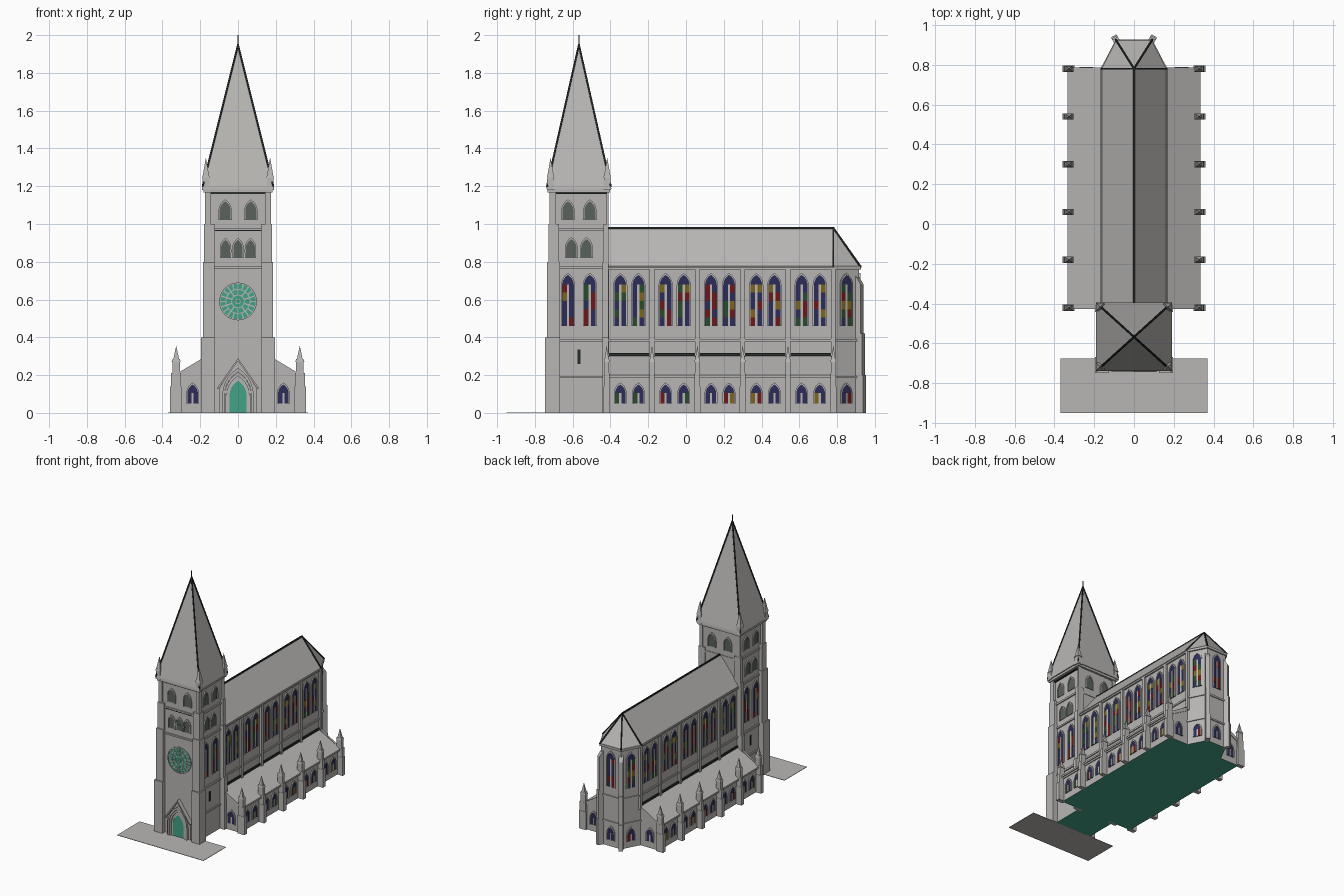
import bpy, bmesh, math, random
from mathutils import Matrix, Vector

random.seed(4)
cube = bpy.data.objects.get("Cube")
if cube:
    bpy.data.objects.remove(cube, do_unlink=True)

COLOURS = {
    "stone": (0.48, 0.47, 0.455), "teal": (0.055, 0.36, 0.24),
    "dark_trim": (0.02, 0.025, 0.023), "louvre": (0.1, 0.12, 0.105),
    "navy_glass": (0.025, 0.025, 0.1), "red_glass": (0.15, 0.009, 0.009),
    "amber_glass": (0.2, 0.13, 0.013), "green_glass": (0.022, 0.07, 0.025),
}
MATS = []
for name, rgb in COLOURS.items():
    m = bpy.data.materials.new(name)
    m.use_nodes = True
    m.diffuse_color = (*rgb, 1)
    m.node_tree.nodes["Principled BSDF"].inputs["Base Color"].default_value = (*rgb, 1)
    MATS.append(m)
STONE, TEAL, DARK, LOUVRE, NAVY, RED, AMBER, GREEN = range(8)
I = Matrix.Identity(4)


class Part:
    """Collects solids in one mesh and turns them into a named object."""
    def __init__(self, name):
        self.name, self.bm = name, bmesh.new()

    def hull(self, pts, mat=STONE):
        vs = [self.bm.verts.new(p) for p in pts]
        out = bmesh.ops.convex_hull(self.bm, input=vs)
        for f in out["geom"]:
            if isinstance(f, bmesh.types.BMFace):
                f.material_index = mat

    def prism(self, pts, y0, y1, M=I, mat=STONE):
        a, b = [[self.bm.verts.new(M @ Vector((x, y, z))) for x, z in pts] for y in (y0, y1)]
        n = len(pts)
        faces = [self.bm.faces.new(a), self.bm.faces.new(b[::-1])]
        faces += [self.bm.faces.new((a[i], b[i], b[(i + 1) % n], a[(i + 1) % n])) for i in range(n)]
        for f in faces:
            f.material_index = mat

    def box(self, x0, x1, y0, y1, z0, z1, mat=STONE, M=I):
        self.prism([(x0, z0), (x1, z0), (x1, z1), (x0, z1)], y0, y1, M, mat)

    def taper(self, x, y, z0, z1, hx, hy, top=0.0, mat=STONE):
        self.hull([(x + sx * h * hx, y + sy * h * hy, z) for z, h in ((z0, 1), (z1, top or 0.02))
                   for sx in (-1, 1) for sy in (-1, 1)], mat)

    def beam(self, p, q, r, mat=DARK):
        self.hull([Vector(c) + Vector((i, j, k)) * r for c in (p, q)
                   for i in (-1, 1) for j in (-1, 1) for k in (-1, 1)], mat)

    def finish(self, mirror=False, floor=False):
        bm = self.bm
        bmesh.ops.recalc_face_normals(bm, faces=bm.faces)
        if mirror:
            dup = bmesh.ops.duplicate(bm, geom=bm.verts[:] + bm.edges[:] + bm.faces[:])["geom"]
            for v in (g for g in dup if isinstance(g, bmesh.types.BMVert)):
                v.co.x *= -1
            bmesh.ops.reverse_faces(bm, faces=[g for g in dup if isinstance(g, bmesh.types.BMFace)])
        if floor:  # underside is teal
            for f in bm.faces:
                if f.normal.z < -0.9 and f.calc_center_median().z < 0.001:
                    f.material_index = TEAL
        me = bpy.data.meshes.new(self.name)
        bm.to_mesh(me)
        bm.free()
        for m in MATS:
            me.materials.append(m)
        bpy.context.collection.objects.link(bpy.data.objects.new(self.name, me))


def wall(x, y, deg):
    """Frame on a wall: local x runs along it, local -y points outward."""
    return Matrix.Translation((x, y, 0)) @ Matrix.Rotation(math.radians(deg), 4, "Z")


def arch(w, z0, z1, cx=0.0, n=5):
    """Pointed arch outline from right foot over the tip to left foot."""
    arc = [(w * math.cos(a) - w / 2, z1 + w * (math.sin(a) - 0.866))
           for a in (math.pi / 3 * i / n for i in range(n + 1))]
    right = [(w / 2, z0)] + arc
    return [(cx + x, z) for x, z in right] + [(cx - x, z) for x, z in right[-2::-1]]


def arch_ring(p, w, z0, z1, t, y0, y1, M=I, cx=0.0):
    p.prism(arch(w + 2 * t, z0, z1 + 1.7 * t, cx) + arch(w, z0, z1, cx)[::-1], y0, y1, M)


def opening(p, M, cx, w, z0, z1, glass=False):
    p.prism(arch(w, z0, z1, cx), 0.002, -0.003, M, NAVY if glass else LOUVRE)
    arch_ring(p, w, z0, z1, 0.006, 0.002, -0.008, M, cx)
    if not glass:
        return
    # mullion and coloured panes
    spring = z1 - 0.8 * w
    p.box(cx - 0.1 * w, cx + 0.1 * w, 0.0, -0.007, z0, spring, STONE, M)
    rows = max(1, round((spring - z0) / 0.045))
    step = (spring - z0) / rows
    for side in (-1, 1):
        for r in range(rows):
            c = random.choice((NAVY, NAVY, NAVY, RED, RED, AMBER, GREEN))
            if c != NAVY:
                xs = sorted((cx + side * 0.1 * w, cx + side * 0.48 * w))
                p.box(*xs, 0.0, -0.005, z0 + r * step, z0 + (r + 1) * step, c, M)


TY = -0.567                                     # tower centre
BAYS = [-0.42 + 0.24 * i for i in range(6)]     # bay lines
APSE = [(0.155, 0.78), (0.085, 0.915)]
TALL, SMALL = (0.062, 0.46, 0.73), (0.056, 0.05, 0.15)


def apse_ring(grow, z):
    k = 1 + grow / 0.15
    half = [(x * k, 0.78 + (y - 0.78) * k, z) for x, y in APSE]
    return half + [(-x, y, z) for x, y, z in half]


# Forecourt
p = Part("forecourt")
p.box(-0.37, 0.37, -0.95, -0.675, 0, 0.003)
p.finish()

# Tower body, string courses and cornice
p = Part("tower")
p.box(-0.155, 0.155, TY - 0.145, TY + 0.15, 0, 1.17)
for z, h in ((0.19, 0.012), (0.385, 0.014), (0.77, 0.012), (0.97, 0.014)):
    p.box(-0.164, 0.164, TY - (0.154 if z > 0.7 else 0.14), TY + 0.154, z - h / 2, z + h / 2)
p.box(-0.166, 0.166, TY - 0.15, TY + 0.15, 1.158, 1.168, DARK)
p.box(-0.13, 0.13, TY - 0.155, TY, 0.962, 0.967, DARK)
p.box(-0.182, 0.182, TY - 0.165, TY + 0.165, 1.168, 1.185)
p.finish(floor=True)

# Stepped corner buttresses and corner pinnacles
p = Part("tower_buttresses")
for z0, z1, xo, xi, yo, yi in ((0, 0.4, 0.195, 0.125, 0.18, 0.1), (0.4, 0.8, 0.185, 0.125, 0.17, 0.1),
                               (0.8, 1.0, 0.179, 0.125, 0.162, 0.105), (1.0, 1.17, 0.174, 0.145, 0.156, 0.122)):
    p.box(xi, xo, TY - yo, TY - yi, z0, z1)
    p.box(xi, xo, TY + yi + 0.025, TY + min(yo, 0.158), z0, z1)
for s in (-1, 1):
    y = TY + s * 0.15
    p.taper(0.17, y, 1.18, 1.25, 0.02, 0.02, 0.85)
    p.taper(0.17, y, 1.25, 1.35, 0.018, 0.018)
    p.taper(0.17, y, 1.245, 1.258, 0.021, 0.021, 0.8)
p.finish(mirror=True)

# Spire with dark hips and finial
p = Part("spire")
p.hull([(sx * 0.19, TY + sy * 0.172, 1.185) for sx in (-1, 1) for sy in (-1, 1)]
       + [(sx * 0.188, TY + sy * 0.17, 1.2) for sx in (-1, 1) for sy in (-1, 1)] + [(0, TY, 1.95)])
for sx in (-1, 1):
    for sy in (-1, 1):
        p.beam((sx * 0.187, TY + sy * 0.169, 1.2), (0, TY, 1.95), 0.004)
p.box(-0.003, 0.003, TY - 0.003, TY + 0.003, 1.94, 2.0, DARK)
p.finish()

# Tower openings
p = Part("tower_openings")
front, back = wall(0, TY - 0.145, 0), wall(0, TY + 0.15, 180)
for M in (front, back):
    for x in (-0.068, 0.068):
        opening(p, M, x, 0.058, 1.02, 1.12)
for x in (-0.066, 0, 0.066):
    opening(p, front, x, 0.048, 0.82, 0.915)
p.box(-0.045, 0.045, 0, -0.006, 0.85, 0.865, LOUVRE, front)
p.finish()

p = Part("tower_side_windows")
side = wall(0.155, TY, 90)
for s in (-1, 1):
    opening(p, side, s * 0.058, 0.058, 1.02, 1.12)
    opening(p, side, s * 0.04, 0.056, 0.82, 0.92)
    opening(p, side, s * 0.058, *TALL, glass=True)
p.box(-0.008, 0.008, 0, -0.004, 0.26, 0.335, DARK, side)
p.finish(mirror=True)

# Rose window
p = Part("rose_window")


def circle(r, n=32):
    return [(r * math.cos(math.tau * i / n), 0.59 + r * math.sin(math.tau * i / n)) for i in range(n)]


p.prism(circle(0.1), 0, -0.003, front, TEAL)
for r, t in ((0.1, 0.006), (0.066, 0.005), (0.036, 0.005), (0.014, 0.004)):
    a, b = circle(r), circle(r - t)
    for i in range(32):
        j = (i + 1) % 32
        p.prism([a[i], a[j], b[j], b[i]], 0, -0.008, front)
for i in range(20):
    R = Matrix.Translation((0, 0, 0.59)) @ Matrix.Rotation(math.tau * i / 20, 4, "Y")
    p.box(0.033 if i % 2 else 0.064, 0.097, 0, -0.006, -0.0035, 0.0035, STONE, front @ R)
p.finish()

# Portal: gable, stepped arches and door
p = Part("portal")
p.prism([(-0.1, 0), (0.1, 0), (0.1, 0.13), (0, 0.28), (-0.1, 0.13)], 0, -0.014, front)
for s in (-1, 1):
    p.prism([(s * 0.105, 0.125), (0, 0.275), (0, 0.29), (s * 0.112, 0.13)], 0, -0.032, front)
for w, z1, d in ((0.09, 0.17, 0.02), (0.116, 0.195, 0.026), (0.142, 0.217, 0.032)):
    arch_ring(p, w, 0, z1, 0.012, 0, -d, front)
p.prism(arch(0.09, 0, 0.17), -0.01, -0.018, front, TEAL)
p.finish()

# Nave and apse walls
p = Part("nave")
p.box(-0.152, 0.152, TY + 0.15, 0.78, 0, 0.77)
p.hull(apse_ring(0, 0) + apse_ring(0, 0.77))
for z, h, g in ((0.19, 0.012, 0.008), (0.385, 0.014, 0.008), (0.768, 0.018, 0.012)):
    p.box(-0.152 - g, 0.152 + g, TY + 0.15, 0.78, z - h / 2, z + h / 2)
    p.hull(apse_ring(g, z - h / 2) + apse_ring(g, z + h / 2))
p.finish(floor=True)

# Main roof with dark ridge and hips
p = Part("nave_roof")
p.prism([(-0.167, 0.77), (0.167, 0.77), (0, 0.98)], -0.42, 0.78)
p.hull(apse_ring(0.012, 0.77) + [(0, 0.78, 0.98)])
p.beam((0, -0.41, 0.978), (0, 0.78, 0.978), 0.005)
for x, y, z in apse_ring(0.01, 0.775):
    p.beam((0, 0.78, 0.978), (x, y, z), 0.004)
p.finish()

# Wall pilasters and apse buttresses
p = Part("nave_pilasters")
for y in BAYS:
    p.box(0.145, 0.166, y - 0.012, y + 0.012, 0.28, 0.765)
A = wall(0.085, 0.915, 150)
for z0, z1, d in ((0, 0.2, 0.034), (0.2, 0.42, 0.028), (0.42, 0.68, 0.02)):
    p.box(-0.016, 0.016, 0.02, -d, z0, z1, STONE, A)
p.hull([A @ Vector(c) for x in (-0.016, 0.016)
        for c in ((x, 0.02, 0.68), (x, -0.02, 0.68), (x, 0.02, 0.74))])
p.finish(mirror=True)

# Aisles with lean-to roofs
p = Part("aisles")
p.prism([(0.15, 0), (0.315, 0), (0.315, 0.195), (0.15, 0.29)], -0.42, 0.78)
p.prism([(0.15, 0.29), (0.335, 0.187), (0.335, 0.2), (0.15, 0.304)], -0.415, 0.775)
for y in (-0.426, 0.772):
    p.prism([(0.15, 0.28), (0.32, 0.185), (0.32, 0.21), (0.15, 0.312)], y, y + 0.014)
p.box(0.3, 0.322, -0.426, 0.786, 0.18, 0.192)
p.box(0.15, 0.16, -0.42, 0.78, 0.302, 0.318, DARK)
p.finish(mirror=True, floor=True)

# Aisle buttresses with pinnacles
p = Part("aisle_buttresses")
for y in BAYS:
    p.box(0.3, 0.36, y - 0.016, y + 0.016, 0, 0.14)
    p.box(0.303, 0.354, y - 0.014, y + 0.014, 0.14, 0.21)
    p.box(0.306, 0.348, y - 0.013, y + 0.013, 0.21, 0.275)
    p.taper(0.327, y, 0.27, 0.285, 0.024, 0.016, 0.8)
    p.taper(0.327, y, 0.28, 0.355, 0.016, 0.012)
p.finish(mirror=True)

# Stained glass of nave, aisles and apse
p = Part("stained_glass")
for y in BAYS[:-1]:
    for s in (-1, 1):
        opening(p, wall(0.152, y + 0.12, 90), s * 0.048, *TALL, glass=True)
        opening(p, wall(0.315, y + 0.12, 90), s * 0.048, *SMALL, glass=True)
for y, deg in ((-0.42, 0), (0.78, 180)):
    opening(p, wall(0.24, y, deg), 0, *SMALL, glass=True)
facet = wall(0.12, 0.8475, 180 - math.degrees(math.atan2(0.135, 0.07)))
for size in (TALL, SMALL):
    opening(p, facet, 0, *size, glass=True)
p.finish(mirror=True)

p = Part("apse_end_glass")
for size in (TALL, SMALL):
    opening(p, wall(0, 0.915, 180), 0, *size, glass=True)
p.finish()
